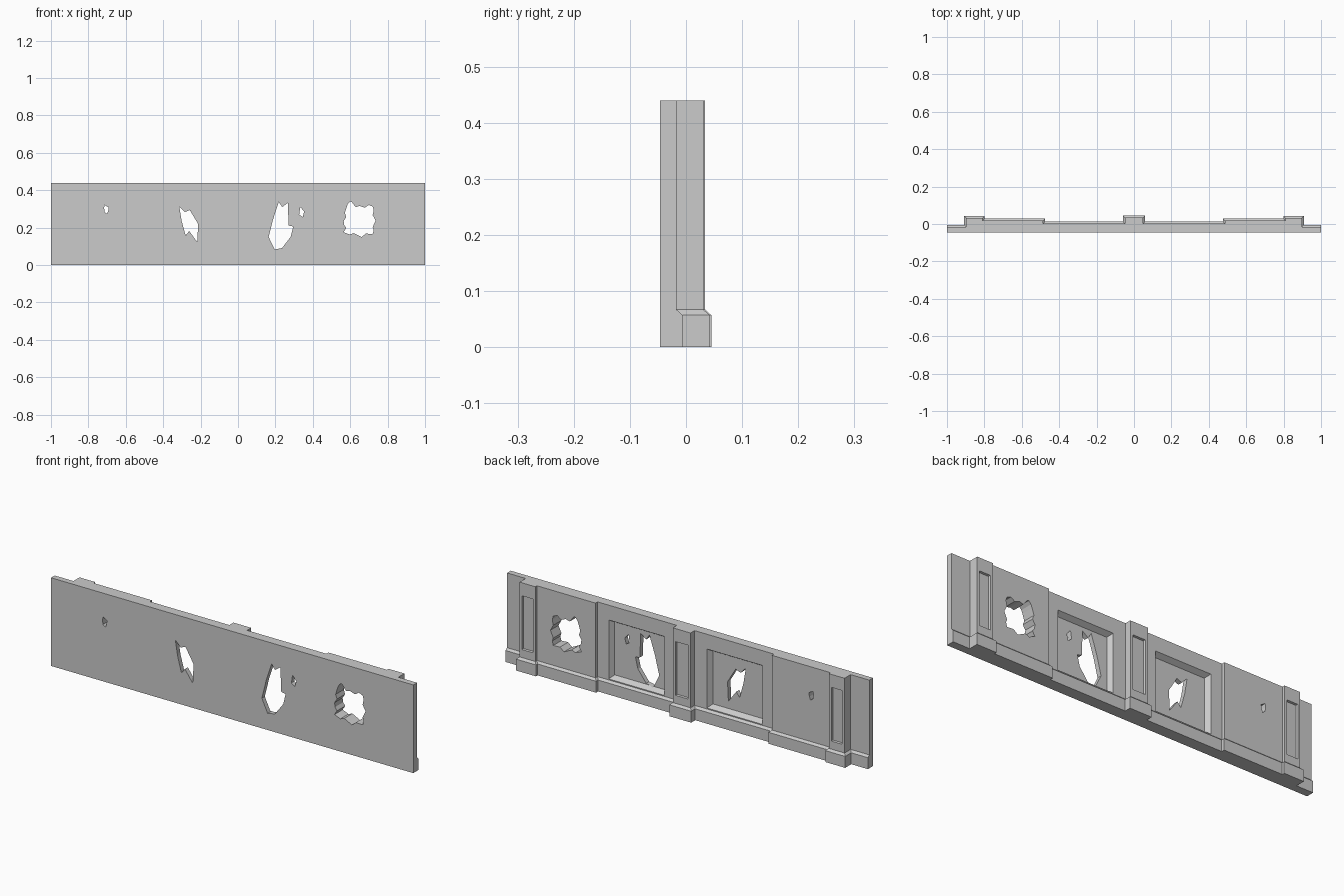
import bpy, bmesh

if "Cube" in bpy.data.objects:
    bpy.data.objects.remove(bpy.data.objects["Cube"])

FRONT, HEIGHT = -0.046, 0.44
LIP = 0.011  # how far the plinth sticks out

# back stepping on the +x half, shaft size: (step x, y towards the centre, sign of the plinth growth)
STEPS = [(0.049, 0.034, 1), (0.487, 0.002, -1), (0.81, 0.018, -1), (0.897, 0.031, 1)]
END_Y = -0.017


def outline(grow):
    """Plan outline of the wall; grow pushes the stepped back outwards."""
    half, last = [], len(STEPS) - 1
    for i, (x, y, _) in enumerate(STEPS):
        nxt = STEPS[i + 1][1] if i < last else END_Y
        xs = x + grow * (1 if y > nxt else -1)
        half += [(xs, y + grow), (xs, nxt + grow)]
    half.append((1.0, END_Y + grow))
    left = [(-x, y) for x, y in reversed(half)]
    return [(-1.0, FRONT)] + left + half + [(1.0, FRONT)]


def loft(name, rings):
    """Closed solid through a stack of matching rings of 3D points."""
    bm = bmesh.new()
    vs = [[bm.verts.new(p) for p in r] for r in rings]
    n = len(rings[0])
    for a, b in zip(vs, vs[1:]):
        for i in range(n):
            j = (i + 1) % n
            bm.faces.new((a[i], a[j], b[j], b[i]))
    bm.faces.new(vs[0][::-1])
    bm.faces.new(vs[-1])
    bmesh.ops.recalc_face_normals(bm, faces=bm.faces)
    me = bpy.data.meshes.new(name)
    bm.to_mesh(me)
    bm.free()
    ob = bpy.data.objects.new(name, me)
    bpy.context.collection.objects.link(ob)
    return ob


def cut(target, cutter):
    cutter.hide_render = True
    m = target.modifiers.new(cutter.name, 'BOOLEAN')
    m.operation, m.solver, m.object = 'DIFFERENCE', 'EXACT', cutter
    bpy.context.view_layer.objects.active = target
    bpy.ops.object.modifier_apply(modifier=m.name)
    bpy.data.objects.remove(cutter, do_unlink=True)


def recess(target, x0, x1, z0, z1, y, depth, slope):
    """Sunken panel in the back face with sloping sides."""
    def ring(yy, k):
        return [(x0 + k, yy, z0 + k), (x1 - k, yy, z0 + k),
                (x1 - k, yy, z1 - k), (x0 + k, yy, z1 - k)]
    e = 0.004
    cut(target, loft("recess_cutter", [ring(y + e, -slope * e / depth), ring(y - depth, slope)]))


# wall with chamfered plinth
wall = loft("ruined_wall", [[(x, y, z) for x, y in outline(g)] for z, g in
                            ((0, LIP), (0.057, LIP), (0.067, 0), (HEIGHT, 0))])

# pilaster panels and large wall panels
recess(wall, -0.034, 0.034, 0.107, 0.375, 0.034, 0.010, 0.002)
for s in (-1, 1):
    a, b = sorted((s * 0.824, s * 0.884))
    recess(wall, a, b, 0.107, 0.375, 0.031, 0.010, 0.002)
    a, b = sorted((s * 0.117, s * 0.425))
    recess(wall, a, b, 0.072, 0.366, 0.002, 0.025, 0.015)

# broken holes right through the wall, outlines in x, z
HOLES = [
    [(-.713, .321), (-.691, .308), (-.694, .289), (-.70, .273), (-.713, .283), (-.716, .305)],
    [(-.314, .313), (-.285, .283), (-.258, .294), (-.213, .219), (-.218, .123),
     (-.261, .182), (-.28, .158), (-.301, .235)],
    [(.218, .337), (.236, .31), (.266, .332), (.271, .211), (.295, .206),
     (.282, .152), (.236, .091), (.196, .083), (.164, .15), (.188, .246)],
    [(.333, .31), (.354, .286), (.346, .257), (.327, .27)],
    [(.60, .34), (.587, .326), (.581, .31), (.571, .278), (.579, .257), (.565, .235),
     (.568, .214), (.579, .198), (.565, .176), (.597, .163), (.619, .171), (.64, .16),
     (.661, .15), (.683, .168), (.72, .166), (.726, .187), (.72, .203), (.736, .238),
     (.72, .267), (.726, .294), (.72, .313), (.699, .321), (.678, .307), (.651, .316),
     (.629, .31), (.608, .337)],
]
for pts in HOLES:
    cut(wall, loft("hole_cutter", [[(x, y, z) for x, z in pts] for y in (-0.1, 0.1)]))
